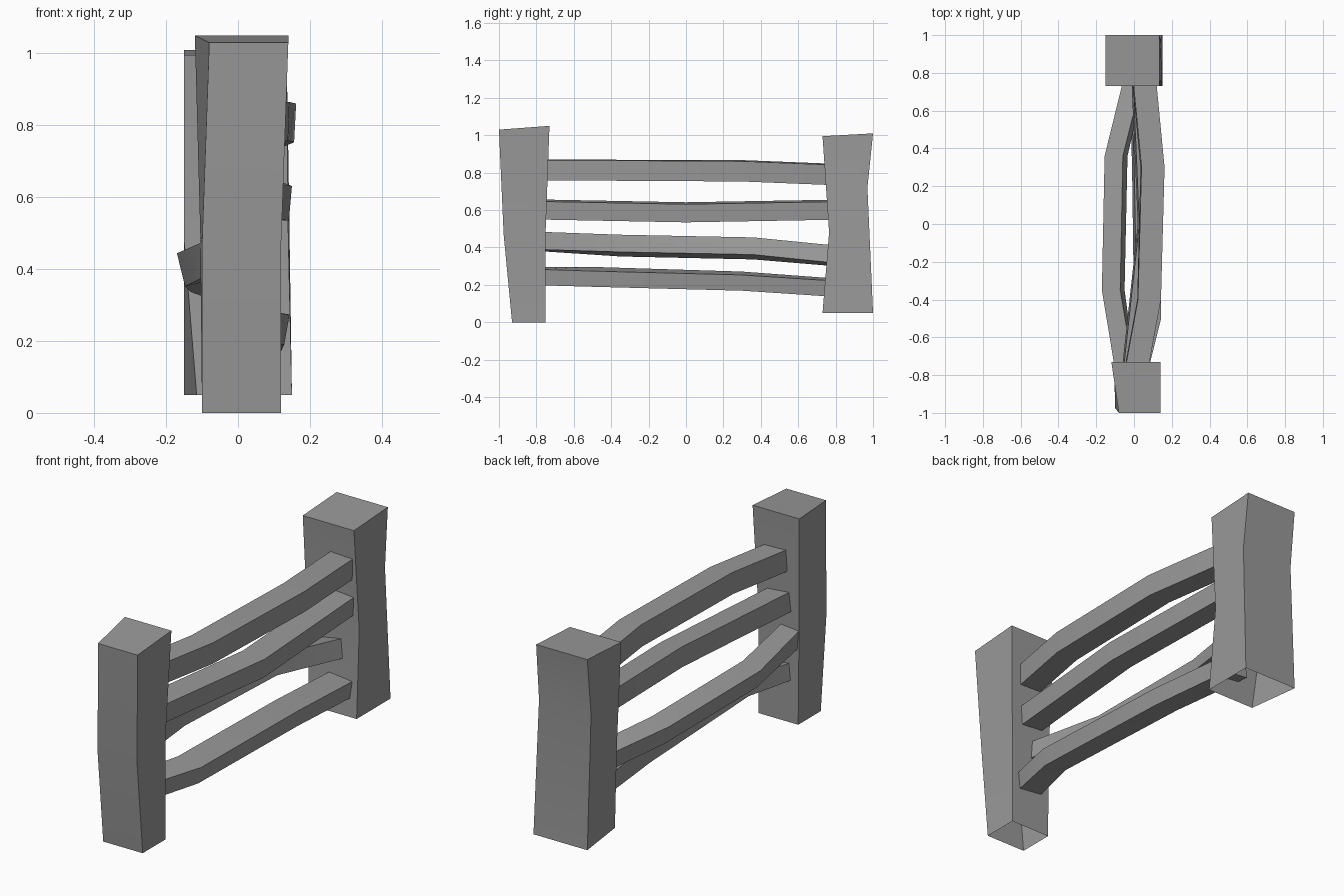
import bpy, bmesh, math
from mathutils import Matrix, Vector

cube = bpy.data.objects.get("Cube")
if cube:
    bpy.data.objects.remove(cube, do_unlink=True)

grey = bpy.data.materials.new("plain_grey")
grey.use_nodes = True
colour = (0.32, 0.32, 0.32, 1)
grey.diffuse_color = colour
grey.node_tree.nodes["Principled BSDF"].inputs["Base Color"].default_value = colour


def loft(name, rings, cap_start=True):
    """Skin a row of four-cornered rings into one beam."""
    bm = bmesh.new()
    loops = [[bm.verts.new(corner) for corner in ring] for ring in rings]
    for low, high in zip(loops, loops[1:]):
        for i in range(4):
            j = (i + 1) % 4
            bm.faces.new((low[i], low[j], high[j], high[i]))
    bm.faces.new(loops[-1])
    if cap_start:
        bm.faces.new(loops[0][::-1])
    bmesh.ops.recalc_face_normals(bm, faces=bm.faces[:])
    mesh = bpy.data.meshes.new(name)
    bm.to_mesh(mesh)
    bm.free()
    mesh.materials.append(grey)
    obj = bpy.data.objects.new(name, mesh)
    bpy.context.collection.objects.link(obj)
    bpy.ops.object.select_all(action="DESELECT")
    obj.select_set(True)
    bpy.context.view_layer.objects.active = obj
    bpy.ops.object.shade_smooth_by_angle(angle=math.radians(30))
    return obj


def post_ring(front, back):
    """Each side is (x min, x max, y, z)."""
    (a, b, y, z), (c, d, v, w) = front, back
    return [(a, y, z), (b, y, z), (d, v, w), (c, v, w)]


def rail(name, width, height, stations):
    """Sweep a rolled rectangle through stations of (y, x, z, roll)."""
    rings = []
    for y, x, z, roll in stations:
        turn = Matrix.Rotation(math.radians(-roll), 3, "Y")
        rings.append([Vector((x, y, z)) + turn @ Vector((sx * width / 2, 0, sz * height / 2))
                      for sx, sz in ((-1, -1), (1, -1), (1, 1), (-1, 1))])
    return loft(name, rings)


# Rough-hewn posts, open underneath
loft("front_post", [
    post_ring((-.1, .12, -.93, 0), (-.1, .12, -.75, 0)),
    post_ring((-.1, .12, -.975, .47), (-.105, .12, -.75, .5)),
    post_ring((-.08, .14, -1, 1.03), (-.12, .14, -.73, 1.05)),
], cap_start=False)
loft("back_post", [
    post_ring((-.115, .15, .73, .05), (-.15, .15, 1, .05)),
    post_ring((-.15, .14, .765, .48), (-.15, .14, .97, .72)),
    post_ring((-.15, .135, .73, .995), (-.15, .135, 1, 1.01)),
], cap_start=False)

# Bowed rails, top to bottom
rail("top_rail", .122, .108, [
    (-.78, .01, .813, -2), (-.4, .08, .813, -2), (.3, .098, .81, -3), (.8, .05, .79, -3)])
rail("upper_middle_rail", .122, .097, [
    (-.78, 0, .603, -5), (0, .085, .588, -5), (.8, .05, .602, -5)])
rail("lower_middle_rail", .1, .095, [
    (-.78, -.045, .432, 5), (-.35, -.11, .41, 14), (.36, -.095, .395, 15), (.8, .01, .355, 10)])
rail("bottom_rail", .13, .085, [
    (-.78, .005, .247, -6), (-.5, .072, .243, -10), (.3, .06, .22, -8), (.8, .045, .185, -6)])
